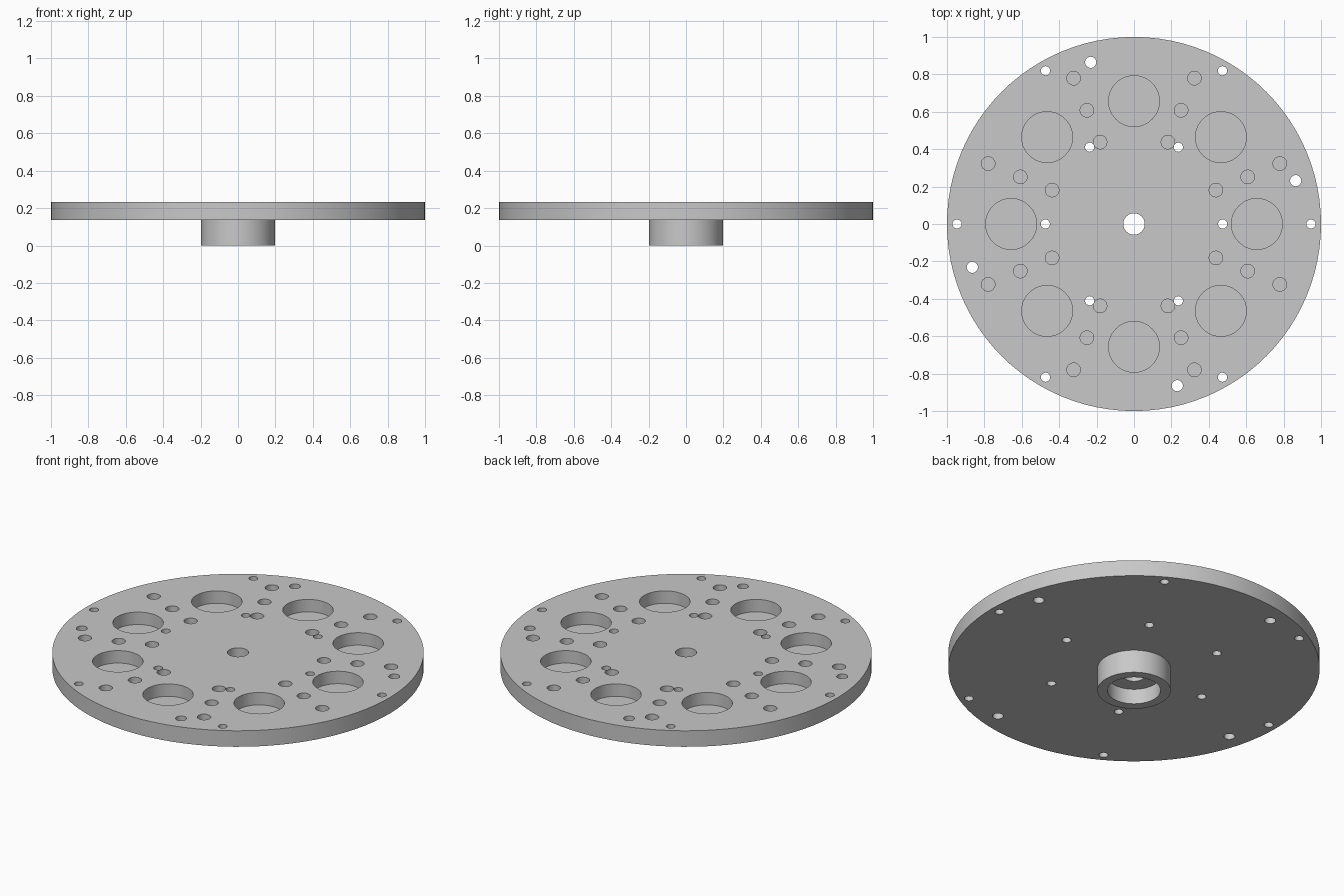
import bpy, bmesh, math
from mathutils import Matrix, Vector

if "Cube" in bpy.data.objects:
    bpy.data.objects.remove(bpy.data.objects["Cube"])

TOP, UNDER = 0.232, 0.137      # plate faces
POCKET_FLOOR = 0.158           # bottom of the blind holes

grey = bpy.data.materials.new("plain grey")
grey.diffuse_color = (0.58, 0.58, 0.58, 1)
grey.use_nodes = True
grey.node_tree.nodes["Principled BSDF"].inputs["Base Color"].default_value = grey.diffuse_color


def make_object(name, bm):
    mesh = bpy.data.meshes.new(name)
    bm.to_mesh(mesh)
    bm.free()
    obj = bpy.data.objects.new(name, mesh)
    bpy.context.collection.objects.link(obj)
    mesh.materials.append(grey)
    return obj


def lathe(name, profile, steps):
    """Revolve a closed radius/height profile about z."""
    bm = bmesh.new()
    verts = [bm.verts.new((r, 0, z)) for r, z in profile]
    edges = [bm.edges.new((v, verts[(i + 1) % len(verts)])) for i, v in enumerate(verts)]
    bmesh.ops.spin(bm, geom=verts + edges, cent=(0, 0, 0), axis=(0, 0, 1),
                   angle=math.tau, steps=steps)
    bmesh.ops.remove_doubles(bm, verts=bm.verts[:], dist=1e-5)
    bmesh.ops.recalc_face_normals(bm, faces=bm.faces[:])
    return make_object(name, bm)


def ring_of_drills(bm, count, start, ring, radius, bottom, segments):
    """Equally spaced drill cylinders on a pitch circle (start in degrees)."""
    top = TOP + 0.1
    for i in range(count):
        a = math.radians(start) + math.tau * i / count
        place = Vector((ring * math.cos(a), ring * math.sin(a), (top + bottom) / 2))
        bmesh.ops.create_cone(bm, cap_ends=True, segments=segments, radius1=radius,
                              radius2=radius, depth=top - bottom,
                              matrix=Matrix.Translation(place))


# Disc, hub, counterbore and centre hole in one turned profile
disc = lathe("disc_with_hub", [
    (0.057, TOP), (1.0, TOP), (1.0, UNDER), (0.197, UNDER),
    (0.197, 0.0), (0.143, 0.0), (0.143, 0.09), (0.057, 0.09)], 96)

bm = bmesh.new()
# Large blind pockets
ring_of_drills(bm, 8, 0, 0.657, 0.136, POCKET_FLOOR, 48)
# Three blind holes on each spoke between the pockets
for ring in (0.474, 0.658, 0.844):
    ring_of_drills(bm, 8, 22.5, ring, 0.0365, POCKET_FLOOR, 24)
# Inner and outer small through holes
for ring in (0.474, 0.946):
    ring_of_drills(bm, 6, 0, ring, 0.0245, 0.05, 24)
# Four fixing holes near the rim
ring_of_drills(bm, 4, 15, 0.895, 0.03, 0.05, 24)
drills = make_object("drill_cutter", bm)
drills.hide_render = True

# Cut the holes, then discard the cutter
cut = disc.modifiers.new("holes", 'BOOLEAN')
cut.operation = 'DIFFERENCE'
cut.solver = 'EXACT'
cut.object = drills
bpy.context.view_layer.objects.active = disc
disc.select_set(True)
drills.select_set(False)
bpy.ops.object.modifier_apply(modifier=cut.name)
bpy.data.objects.remove(drills)

# Smooth walls with crisp rims
bpy.ops.object.shade_smooth_by_angle(angle=math.radians(30))
